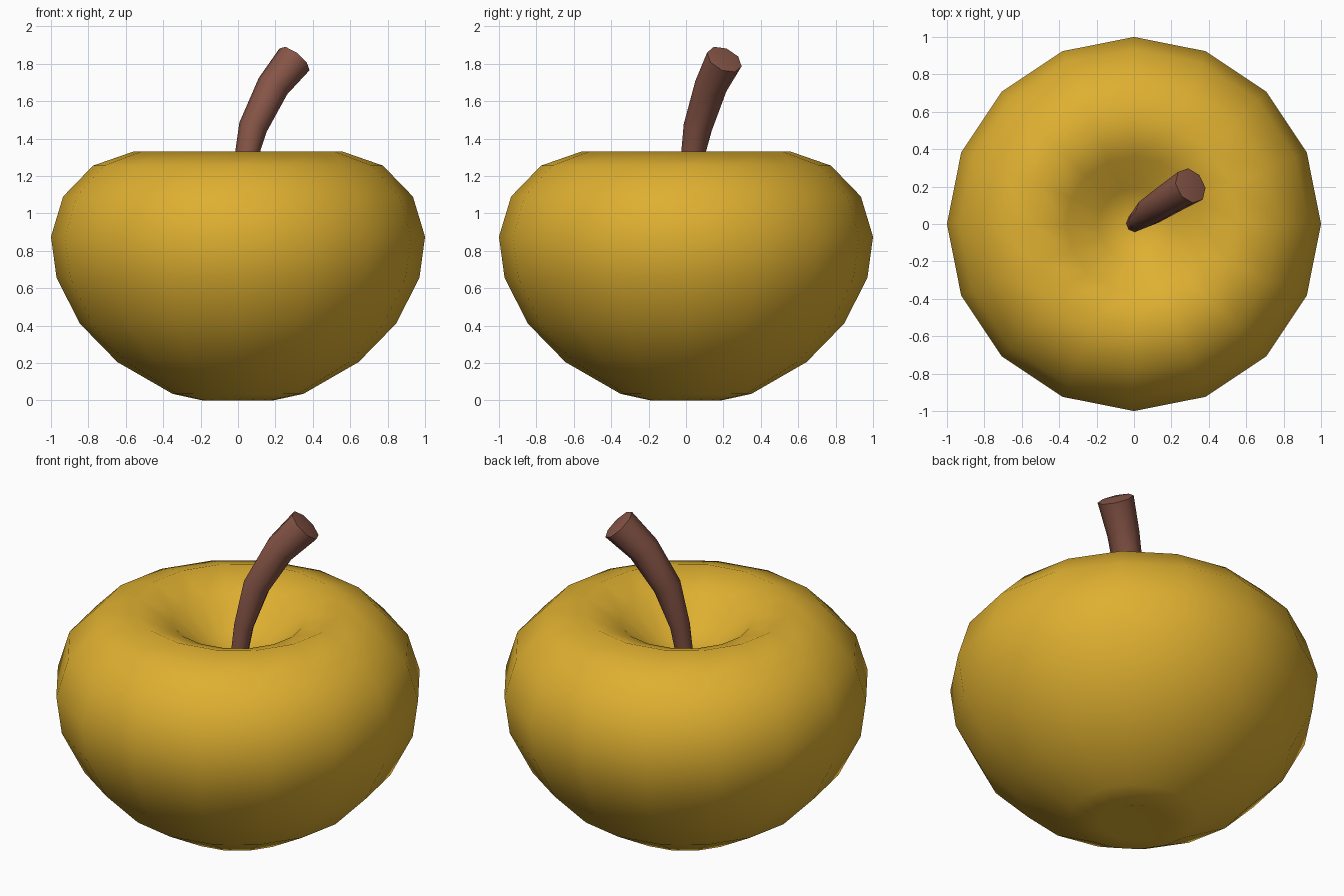
import bpy, math
from mathutils import Vector

if "Cube" in bpy.data.objects:
    bpy.data.objects.remove(bpy.data.objects["Cube"])


def material(name, rgb):
    m = bpy.data.materials.new(name)
    m.diffuse_color = (*rgb, 1)
    m.use_nodes = True
    m.node_tree.nodes["Principled BSDF"].inputs["Base Color"].default_value = m.diffuse_color
    return m


def build(name, rings, mat, sharp):
    """Skin a list of rings (lists of points); single-point rings are poles."""
    verts, faces, idx = [], [], []
    for r in rings:
        idx.append(list(range(len(verts), len(verts) + len(r))))
        verts += [tuple(p) for p in r]
    for a, b in zip(idx, idx[1:]):
        n = max(len(a), len(b))
        for i in range(n):
            j = (i + 1) % n
            if len(a) == 1:
                faces.append((a[0], b[j], b[i]))
            elif len(b) == 1:
                faces.append((a[i], a[j], b[0]))
            else:
                faces.append((a[i], a[j], b[j], b[i]))
    me = bpy.data.meshes.new(name)
    me.from_pydata(verts, [], faces)
    me.materials.append(mat)
    ob = bpy.data.objects.new(name, me)
    bpy.context.collection.objects.link(ob)
    bpy.context.view_layer.objects.active = ob
    ob.select_set(True)
    bpy.ops.object.shade_smooth_by_angle(angle=math.radians(sharp))
    ob.select_set(False)
    return ob


def ring(centre, radius, axis, sides):
    if radius == 0:
        return [Vector(centre)]
    q = Vector((0, 0, 1)).rotation_difference(Vector(axis))
    return [Vector(centre) + q @ Vector((radius * math.cos(t), radius * math.sin(t), 0))
            for t in (2 * math.pi * i / sides for i in range(sides))]


skin = material("golden yellow", (0.73, 0.43, 0.03))
bark = material("stem brown", (0.24, 0.09, 0.062))

# Fruit body: lathed profile with dimples at both ends
profile = [(0, 0.06), (0.19, 0.0), (0.35, 0.035), (0.645, 0.205), (0.845, 0.41),
           (0.97, 0.655), (1.0, 0.875), (0.935, 1.09), (0.775, 1.255),
           (0.56, 1.33), (0.36, 1.25), (0.19, 1.10), (0, 1.03)]
build("fruit_body", [ring((0, 0, z), r, (0, 0, 1), 16) for r, z in profile], skin, 80)

# Stem: bent tube, thicker toward the tip
path = [((0, 0, 1.0), 0.045), ((0.025, 0.02, 1.22), 0.055), ((0.08, 0.063, 1.46), 0.077),
        ((0.187, 0.133, 1.68), 0.088), ((0.302, 0.205, 1.823), 0.1)]
pts = [Vector(p) for p, _ in path]
rings = []
for i, (p, r) in enumerate(path):
    axis = pts[min(i + 1, len(pts) - 1)] - pts[max(i - 1, 0)]
    rings.append(ring(p, r, axis, 8))
tip = (pts[-1] - pts[-2]).normalized()
rings = [[pts[0]]] + rings + [[pts[-1] + tip * 0.015]]
build("stem", rings, bark, 80)
